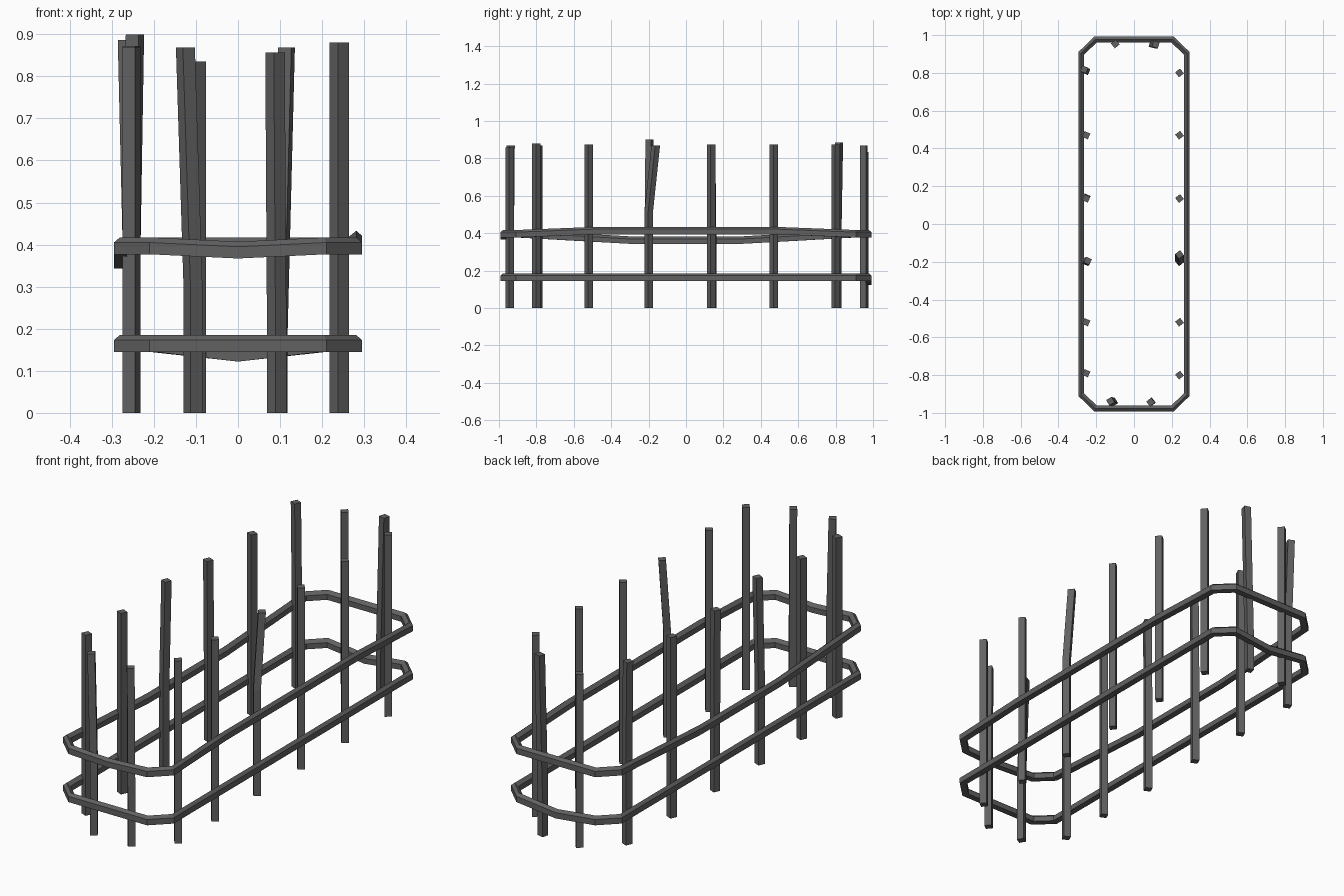
import bpy, bmesh, math
from mathutils import Vector

if "Cube" in bpy.data.objects:
    bpy.data.objects.remove(bpy.data.objects["Cube"])

mat = bpy.data.materials.new("dark grey metal")
mat.diffuse_color = (0.12, 0.12, 0.12, 1)
mat.use_nodes = True
mat.node_tree.nodes["Principled BSDF"].inputs["Base Color"].default_value = mat.diffuse_color


def finish(bm, name):
    bmesh.ops.recalc_face_normals(bm, faces=bm.faces)
    me = bpy.data.meshes.new(name)
    bm.to_mesh(me)
    bm.free()
    me.materials.append(mat)
    ob = bpy.data.objects.new(name, me)
    bpy.context.collection.objects.link(ob)


def skin(bm, loops, closed):
    """Bridge consecutive loops of vertices with quads."""
    n = len(loops[0])
    count = len(loops) if closed else len(loops) - 1
    for i in range(count):
        a, b = loops[i], loops[(i + 1) % len(loops)]
        for k in range(n):
            bm.faces.new((a[k], a[(k + 1) % n], b[(k + 1) % n], b[k]))
    if not closed:
        bm.faces.new(loops[0][::-1])
        bm.faces.new(loops[-1])


def post(name, x, y, height, dx=0.0, dy=0.0, bend=0.45, angle=30, side=0.033):
    """Square post, straight up to the bend and leaning above it."""
    bm = bmesh.new()
    r = side / math.sqrt(2)
    loops = []
    for cx, cy, z in ((x, y, 0), (x, y, bend), (x + dx, y + dy, height)):
        loops.append([bm.verts.new((cx + r * math.cos(math.radians(angle + 45 + 90 * k)),
                                    cy + r * math.sin(math.radians(angle + 45 + 90 * k)), z))
                      for k in range(4)])
    skin(bm, loops, False)
    finish(bm, name)


# rail cross-section: (inward offset, height), flat outside with a ridged top
SECTION = [(0, 0), (0, 0.028), (0.014, 0.04), (0.031, 0.026), (0.031, 0)]


def rail(name, z0, front, right, back, left, right_y, left_y):
    """Octagonal hoop; each side has its own sag or rise in the middle."""
    a, b, cx, cy = 0.295, 0.992, 0.21, 0.91
    path = [(-cx, -b, 0), (0, -b, front), (cx, -b, 0),
            (a, -cy, 0), (a, -right_y, right), (a, right_y, right), (a, cy, 0),
            (cx, b, 0), (0, b, back), (-cx, b, 0),
            (-a, cy, 0), (-a, left_y, left), (-a, -left_y, left), (-a, -cy, 0)]
    bm = bmesh.new()
    loops = []
    for i, (x, y, dz) in enumerate(path):
        p = Vector((x, y))
        d1 = (p - Vector(path[i - 1][:2])).normalized()
        d2 = (Vector(path[(i + 1) % len(path)][:2]) - p).normalized()
        n1, n2 = Vector((-d1.y, d1.x)), Vector((-d2.y, d2.x))
        mitre = (n1 + n2) / (1 + n1.dot(n2))
        loops.append([bm.verts.new((x + mitre.x * o, y + mitre.y * o, z0 + dz + h))
                      for o, h in SECTION])
    skin(bm, loops, True)
    finish(bm, name)


rail("lower_rail", 0.145, 0, 0, -0.023, 0, 0.5, 0.3)
rail("upper_rail", 0.377, -0.01, 0.016, 0, -0.034, 0.5, 0.3)

# side posts: y, height, lean in x, lean in y
right = [(-0.80, 0.88, 0, 0), (-0.52, 0.875, 0, 0), (-0.20, 0.868, 0, 0.038),
         (0.135, 0.875, 0, 0.0), (0.47, 0.875, 0, 0), (0.80, 0.875, 0, 0)]
left = [(-0.79, 0.87, 0, 0), (-0.52, 0.872, 0, 0), (-0.20, 0.90, 0.008, 0.005),
        (0.14, 0.872, 0, -0.005), (0.47, 0.872, 0, 0), (0.81, 0.886, -0.011, 0.008)]
for i, (y, h, dx, dy) in enumerate(right):
    post(f"right_post_{i + 1}", 0.241, y, h, dx, dy, bend=0.51, angle=38)
for i, (y, h, dx, dy) in enumerate(left):
    post(f"left_post_{i + 1}", -0.253, y, h, dx, dy, bend=0.42, angle=-24)

# end posts
post("front_post_left", -0.107, -0.943, 0.868, -0.018, 0.005, 0.3)
post("front_post_right", 0.092, -0.943, 0.857, -0.004, 0, 0.2, 38)
post("back_post_left", -0.099, 0.953, 0.835, 0, 0, 0.4, 38)
post("back_post_right", 0.098, 0.950, 0.868, 0.017, 0, 0.2, -15)
